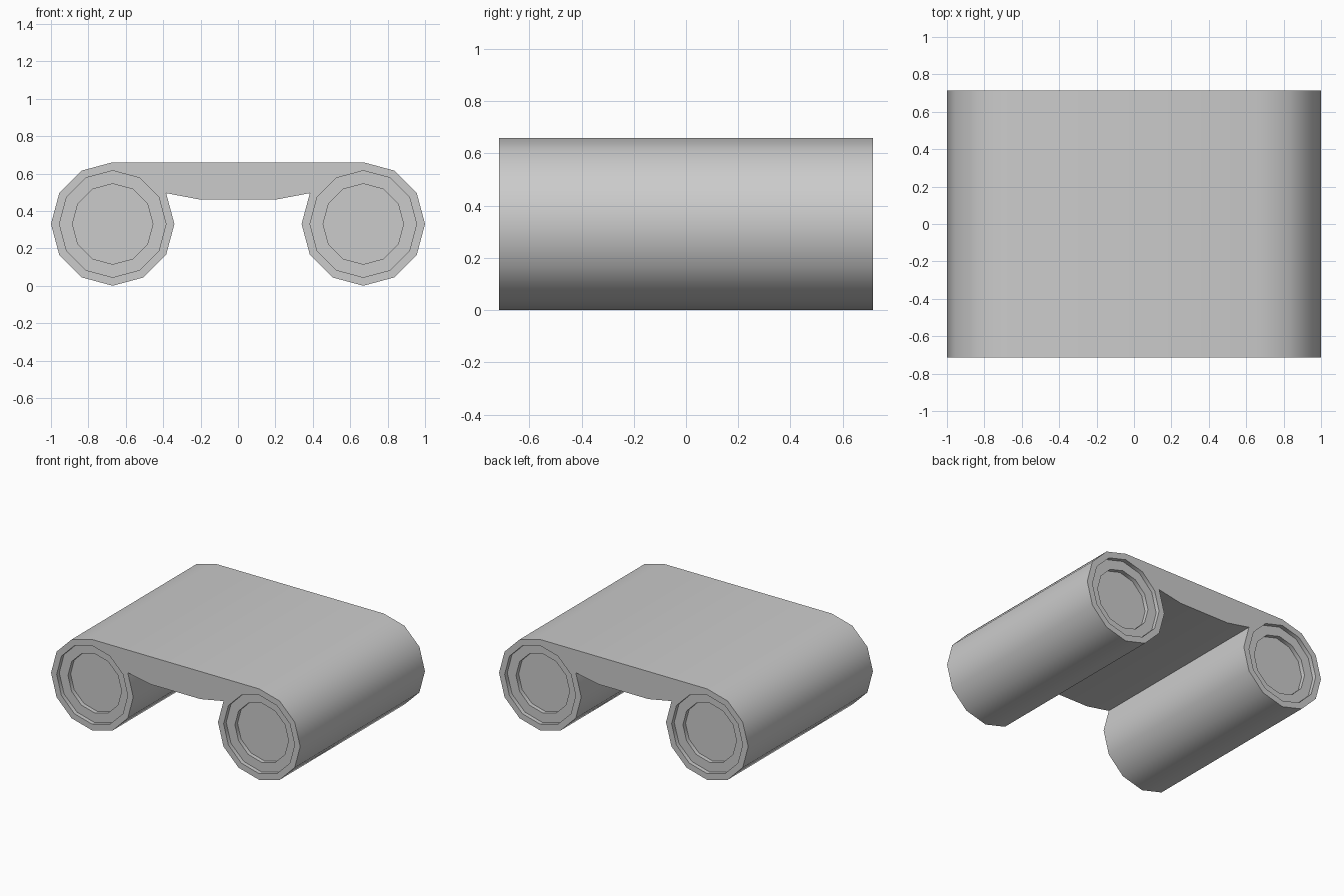
import bpy, bmesh
from math import cos, sin, radians

if "Cube" in bpy.data.objects:
    bpy.data.objects.remove(bpy.data.objects["Cube"])

CX, R, HALF, SIDES = 0.67, 0.33, 0.715, 12
STEP = 0.03          # depth of each recess step in the roll ends
R1, R2 = 0.285, 0.215

bm = bmesh.new()


def ring_point(r, i):
    a = radians(360 / SIDES * i)
    return CX + r * cos(a), R + r * sin(a)


# Right roll: loops run from the front recess, along the outside, to the back recess
front = [(R2, HALF - 2 * STEP), (R2, HALF - STEP), (R1, HALF - STEP), (R1, HALF), (R, HALF)]
path = [(r, -y) for r, y in front] + front[::-1]
loops = []
for r, y in path:
    pts = [ring_point(r, i) for i in range(SIDES)]
    loops.append([bm.verts.new((x, y, z)) for x, z in pts])
for k in range(len(loops) - 1):
    for i in range(SIDES):
        if k == len(front) - 1 and i in (3, 4):
            continue             # open where the deck joins the roll
        j = (i + 1) % SIDES
        bm.faces.new((loops[k][i], loops[k][j], loops[k + 1][j], loops[k + 1][i]))
bm.faces.new(loops[0])
bm.faces.new(loops[-1])

# Right half of the deck, sharing the roll's upper inner edge
ends = []
for y, ring in ((-HALF, loops[len(front) - 1]), (HALF, loops[len(front)])):
    new = [bm.verts.new((x, y, z)) for x, z in ((0.2, 0.46), (0, 0.46), (0, 2 * R))]
    ends.append([ring[3], ring[4], ring[5]] + new)
for end in ends:
    bm.faces.new(end)
for a, b in ((2, 3), (3, 4), (5, 0)):   # sloped underside, flat underside, top
    bm.faces.new((ends[0][a], ends[0][b], ends[1][b], ends[1][a]))

bmesh.ops.recalc_face_normals(bm, faces=bm.faces)
# Face outward even though the half is open on its centre plane
bm.faces.ensure_lookup_table()
outer = max(bm.faces, key=lambda f: f.calc_center_median().x)
if outer.normal.x < 0:
    bmesh.ops.reverse_faces(bm, faces=bm.faces)

mesh = bpy.data.meshes.new("double_roll_body")
bm.to_mesh(mesh)
bm.free()
body = bpy.data.objects.new("double_roll_body", mesh)
bpy.context.collection.objects.link(body)

# Mirror to the left half
mirror = body.modifiers.new("mirror", "MIRROR")
mirror.use_axis[0] = True
mirror.use_clip = True

bpy.context.view_layer.objects.active = body
body.select_set(True)
bpy.ops.object.modifier_apply(modifier="mirror")
bpy.ops.object.shade_smooth_by_angle(angle=radians(35))
